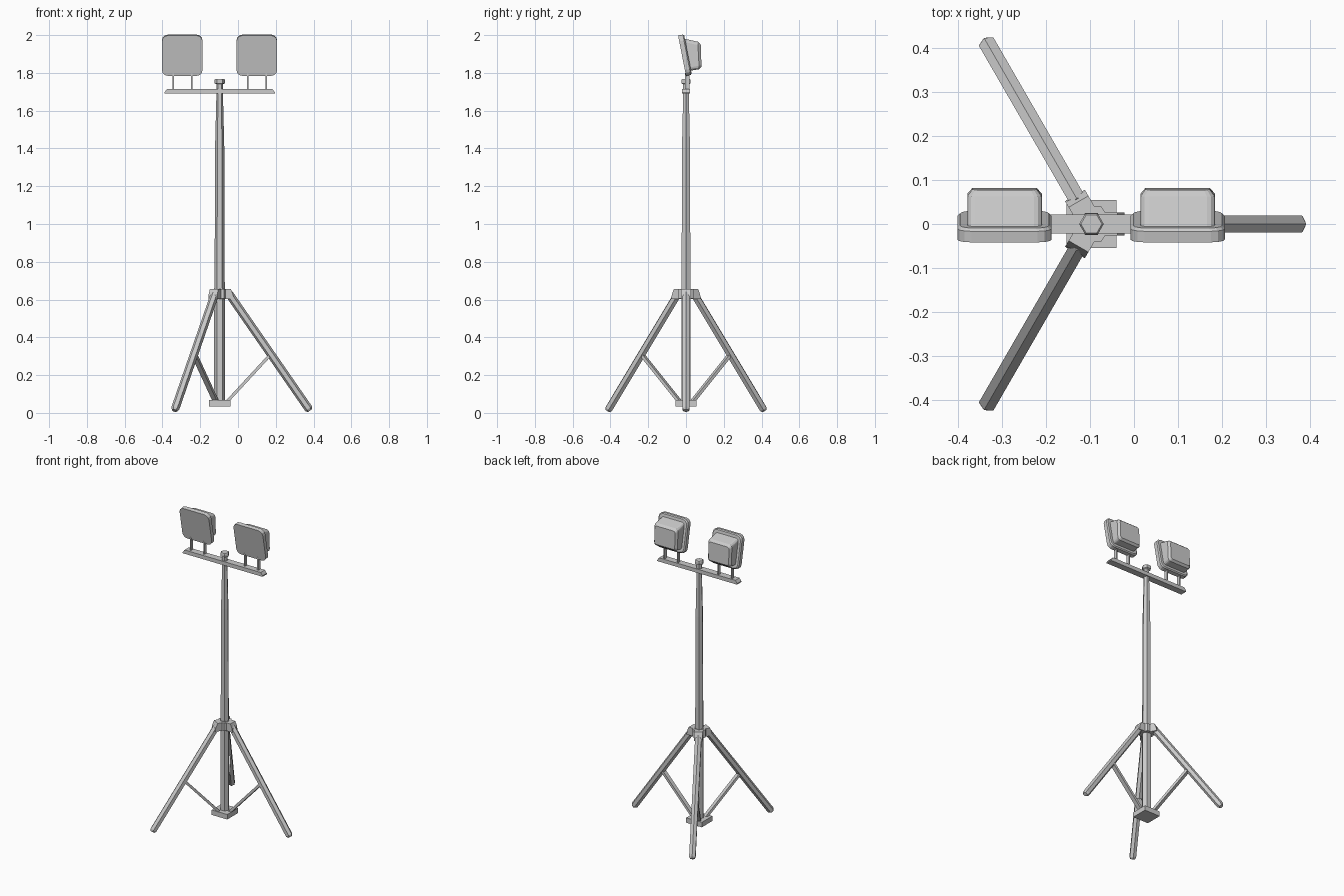
import bpy, bmesh
from math import cos, sin, pi, radians
from mathutils import Vector, Matrix

if "Cube" in bpy.data.objects:
    bpy.data.objects.remove(bpy.data.objects["Cube"])

PX = -0.097  # x of the mast axis


def loft(name, rings):
    """Skin a list of equal-length closed rings and cap both ends."""
    bm = bmesh.new()
    vs = [[bm.verts.new(p) for p in r] for r in rings]
    n = len(vs[0])
    for a, b in zip(vs, vs[1:]):
        for i in range(n):
            bm.faces.new((a[i], a[(i + 1) % n], b[(i + 1) % n], b[i]))
    bm.faces.new(vs[0][::-1])
    bm.faces.new(vs[-1])
    bmesh.ops.recalc_face_normals(bm, faces=bm.faces)
    me = bpy.data.meshes.new(name)
    bm.to_mesh(me)
    bm.free()
    ob = bpy.data.objects.new(name, me)
    bpy.context.collection.objects.link(ob)
    return ob


def hex_mast(name, profile):
    """Vertical hexagonal rod from (z, radius) pairs."""
    return loft(name, [[(PX + r * cos(i * pi / 3), r * sin(i * pi / 3), z)
                        for i in range(6)] for z, r in profile])


def rect(hx, hy, z, cx=0.0, cy=0.0):
    return [(cx + sx * hx, cy + sy * hy, z)
            for sx, sy in ((-1, -1), (1, -1), (1, 1), (-1, 1))]


def rod(name, a, b, profile, section):
    """Rod in the xz plane from a to b; profile is (distance, scale)."""
    a, b = Vector(a), Vector(b)
    t = (b - a).normalized()
    side = Vector((0, 1, 0))
    up = t.cross(side)
    return loft(name, [[a + t * d + side * u * s + up * v * s
                        for u, v in section] for d, s in profile])


def rounded(hw, hh, r, y, z, tilt):
    """Rounded rectangle facing y, centred at (y, z), leaning forward."""
    pts = []
    for k, (sx, sz) in enumerate(((1, 1), (-1, 1), (-1, -1), (1, -1))):
        for j in range(4):
            a = k * pi / 2 + j * pi / 6
            u = sx * (hw - r) + r * cos(a)
            v = sz * (hh - r) + r * sin(a)
            pts.append((u, y - v * sin(tilt), z + v * cos(tilt)))
    return pts


# mast: lower tube, tapered upper tube, top knob
hex_mast("lower_mast", [(0.05, 0.029), (0.66, 0.029)])
hex_mast("upper_mast", [(0.65, 0.027), (1.40, 0.0245), (1.70, 0.017)])
hex_mast("top_knob", [(1.69, 0.018), (1.74, 0.018), (1.745, 0.028),
                      (1.762, 0.028), (1.768, 0.024)])

# base block and hub
loft("base_block", [rect(0.057, 0.055, 0.035, PX), rect(0.057, 0.055, 0.068, PX)])
hex_mast("hub_core", [(0.605, 0.046), (0.655, 0.046)])

# three legs, each with hub arm and strut
hexa = [(0.022 * sin(i * pi / 3), 0.022 * cos(i * pi / 3)) for i in range(6)]
flat = [(-0.014, -0.008), (0.014, -0.008), (0.014, 0.008), (-0.014, 0.008)]
leg_a, leg_b = Vector((0.05, 0, 0.63)), Vector((0.478, 0, 0.012))
leg_len = (leg_b - leg_a).length
st_a, st_b = Vector((0.03, 0, 0.05)), Vector((0.272, 0, 0.312))
for i in range(3):
    turn = Matrix.Translation((PX, 0, 0)) @ Matrix.Rotation(i * 2 * pi / 3, 4, 'Z')
    parts = [
        rod(f"leg_{i + 1}", leg_a, leg_b,
            [(0, 1), (leg_len - 0.012, 1), (leg_len, 0.65)], hexa),
        rod(f"strut_{i + 1}", st_a, st_b,
            [(0, 1), ((st_b - st_a).length, 1)], flat),
        loft(f"hub_arm_{i + 1}", [rect(0.038, 0.026, 0.603, 0.037),
                                  rect(0.036, 0.026, 0.628, 0.035),
                                  rect(0.030, 0.026, 0.656, 0.029)]),
    ]
    for ob in parts:
        ob.data.transform(turn)

# crossbar with slanted ends
loft("crossbar", [rect(0.292, 0.022, 1.690, PX), rect(0.292, 0.022, 1.697, PX),
                  rect(0.279, 0.022, 1.715, PX)])

# two floodlights with bracket posts
T = radians(11)
D = Vector((cos(T), sin(T))) * 0.032
for side, cx in (("left", -0.295), ("right", 0.0995)):
    move = Matrix.Translation((cx, 0, 0))
    y0, z0 = -0.021, 1.891
    frame = loft(f"{side}_lamp_frame", [
        rounded(0.1075, 0.109, 0.032, y0, z0, T),
        rounded(0.1075, 0.109, 0.032, y0 + D.x * 0.8, z0 + D.y * 0.8, T),
        rounded(0.101, 0.103, 0.030, y0 + D.x, z0 + D.y, T)])
    housing = loft(f"{side}_lamp_housing", [
        rounded(0.085, 0.086, 0.018, y0 + D.x * 0.9, z0 + D.y * 0.9, T),
        rounded(0.085, 0.073, 0.018, 0.066, 1.892, radians(3)),
        rounded(0.074, 0.060, 0.014, 0.080, 1.892, radians(2))])
    for ob in (frame, housing):
        ob.data.transform(move)
    for n, sx in enumerate((-1, 1)):
        loft(f"{side}_bracket_post_{n + 1}",
             [rect(0.004, 0.012, z, cx + sx * 0.049, 0.006) for z in (1.71, 1.80)])
